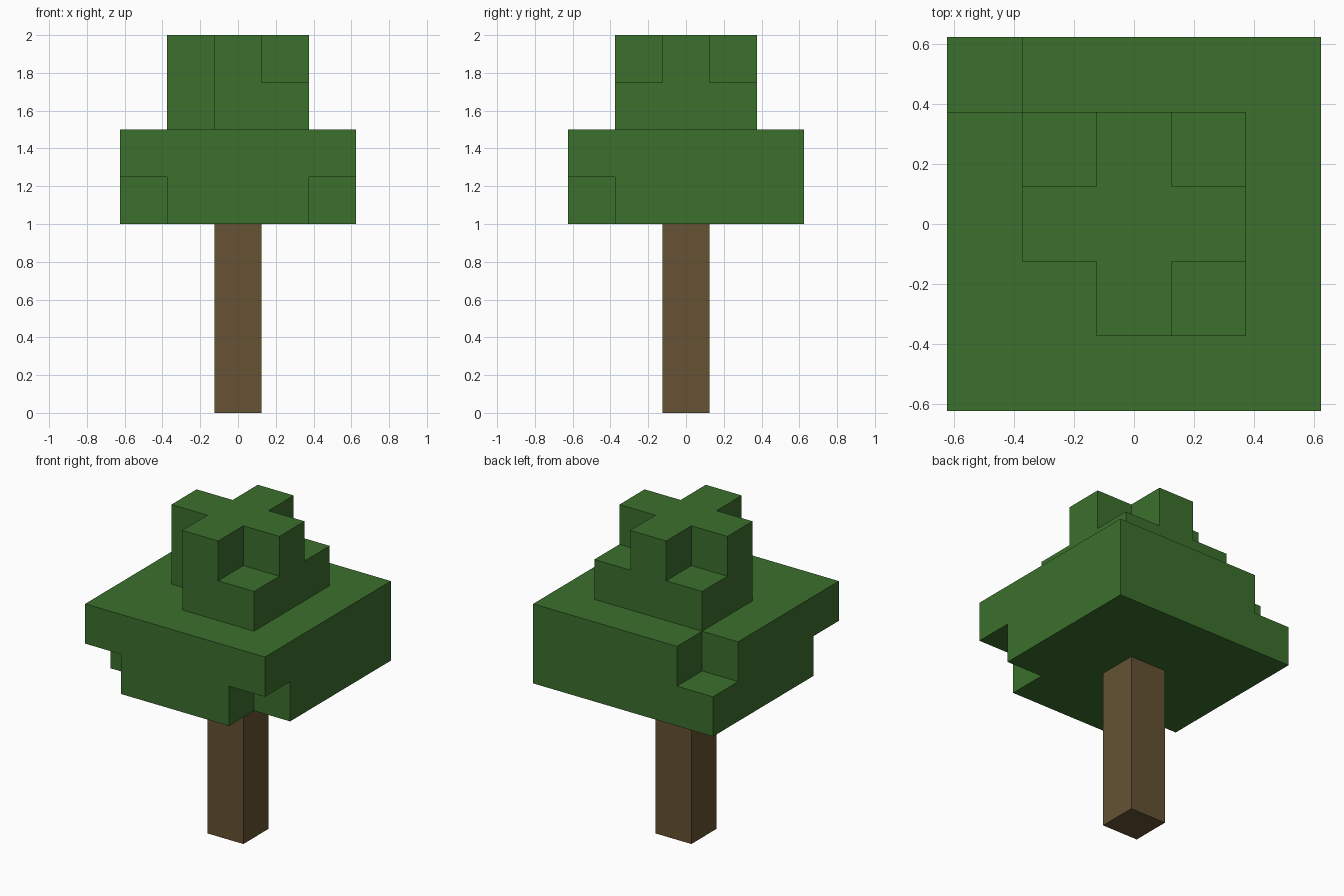
import bpy
import bmesh
from mathutils import Vector

CELL = 0.25

cube = bpy.data.objects.get("Cube")
if cube:
    bpy.data.objects.remove(cube, do_unlink=True)


def make_material(name, rgb):
    mat = bpy.data.materials.new(name)
    mat.use_nodes = True
    mat.diffuse_color = (*rgb, 1)
    bsdf = mat.node_tree.nodes["Principled BSDF"]
    bsdf.inputs["Base Color"].default_value = (*rgb, 1)
    bsdf.inputs["Roughness"].default_value = 1.0
    return mat


def block_part(name, mat, half, base, height, missing=()):
    """Closed blocky solid on the cell grid; missing holds (x, y, layer) corners."""
    span = range(-half, half + 1)
    cells = {(x, y, z) for x in span for y in span for z in range(height)}
    cells -= {(sx * half, sy * half, z) for sx, sy, z in missing}
    bm = bmesh.new()
    for cell in cells:
        for axis in range(3):
            for sign in (-1, 1):
                beside = list(cell)
                beside[axis] += sign
                if tuple(beside) in cells:
                    continue
                # Outer face of this cell
                n, u, v = Vector(), Vector(), Vector()
                n[axis] = sign / 2
                u[(axis + 1) % 3] = sign / 2
                v[(axis + 2) % 3] = 1 / 2
                mid = Vector(cell) + Vector((0, 0, base + 1 / 2)) + n
                corners = (mid - u - v, mid + u - v, mid + u + v, mid - u + v)
                bm.faces.new([bm.verts.new(c * CELL) for c in corners])
    bmesh.ops.remove_doubles(bm, verts=bm.verts, dist=0.001)
    # Merge the grid squares into large flat faces
    bmesh.ops.dissolve_limit(bm, angle_limit=0.01, verts=bm.verts, edges=bm.edges)
    mesh = bpy.data.meshes.new(name)
    bm.to_mesh(mesh)
    bm.free()
    mesh.materials.append(mat)
    obj = bpy.data.objects.new(name, mesh)
    bpy.context.collection.objects.link(obj)
    return obj


bark = make_material("bark brown", (0.130, 0.084, 0.034))
leaf = make_material("leaf green", (0.045, 0.162, 0.026))

# Trunk
block_part("trunk", bark, 0, 0, 4)

# Wide lower foliage: two front corners cut below, one back corner cut above
block_part("lower_foliage", leaf, 2, 4, 2,
           [(-1, -1, 0), (1, -1, 0), (-1, 1, 1)])

# Narrow upper foliage: cross on top, one front corner open to the bottom
block_part("upper_foliage", leaf, 1, 6, 2,
           [(sx, sy, 1) for sx in (-1, 1) for sy in (-1, 1)] + [(-1, -1, 0)])
